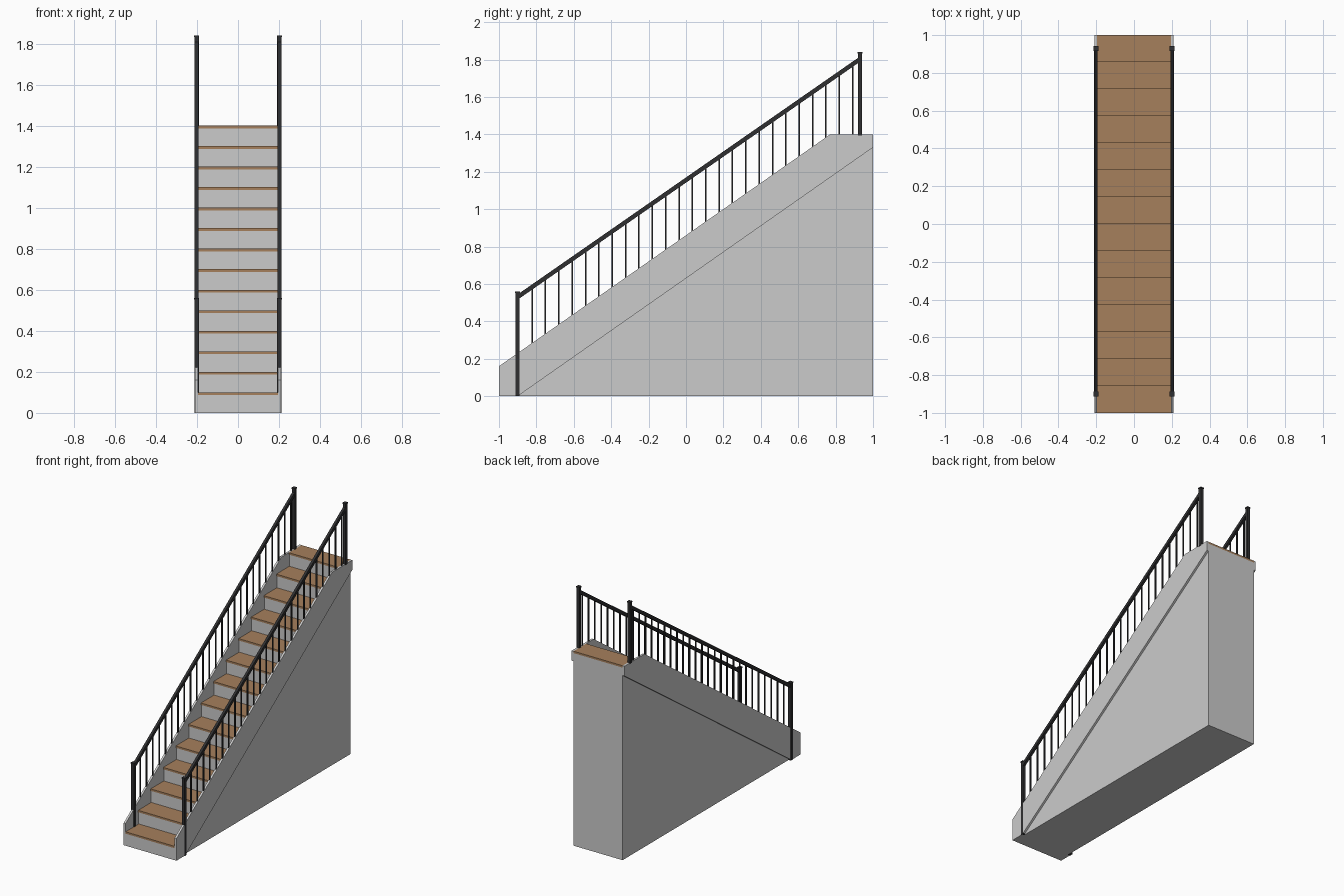
import bpy, bmesh, math
from mathutils import Vector, Matrix

if "Cube" in bpy.data.objects:
    bpy.data.objects.remove(bpy.data.objects["Cube"])

N, RISE, RUN = 14, 0.1, 2 / 14
TREAD_T, NOSE = 0.014, 0.006
INNER, OUTER = 0.195, 0.21
RAIL_X, SLOPE = 0.202, 0.7
Y0, Y1 = -0.9, 0.93          # newel post positions


def material(name, col):
    m = bpy.data.materials.new(name)
    m.diffuse_color = (*col, 1)
    m.use_nodes = True
    m.node_tree.nodes["Principled BSDF"].inputs["Base Color"].default_value = m.diffuse_color
    return m


wood = material("wood", (0.38, 0.215, 0.107))
metal = material("dark_metal", (0.028, 0.028, 0.03))


def finish(name, bm, mat=None):
    bmesh.ops.recalc_face_normals(bm, faces=bm.faces)
    me = bpy.data.meshes.new(name)
    bm.to_mesh(me)
    bm.free()
    ob = bpy.data.objects.new(name, me)
    bpy.context.collection.objects.link(ob)
    if mat:
        me.materials.append(mat)
    return ob


def box(bm, lo, hi):
    lo, hi = Vector(lo), Vector(hi)
    m = Matrix.Translation((lo + hi) / 2) @ Matrix.Diagonal((*(hi - lo), 1))
    bmesh.ops.create_cube(bm, size=1, matrix=m)


def prism(bm, profile, x0, x1):
    # extrude a (y, z) profile along x
    f = bm.faces.new([bm.verts.new((x0, y, z)) for y, z in profile])
    ext = bmesh.ops.extrude_face_region(bm, geom=[f])["geom"]
    bmesh.ops.translate(bm, vec=(x1 - x0, 0, 0),
                        verts=[v for v in ext if isinstance(v, bmesh.types.BMVert)])


def stringer_top(y):
    return min(1.4, 0.16 + SLOPE * (y + 1))


def rail_z(y):
    return 0.53 + 0.695 * (y - Y0)


# solid stepped body down to the floor
steps = [(-1, 0)]
for i in range(N):
    y = -1 + RUN * i + (NOSE if i else 0)
    z = RISE * (i + 1) - TREAD_T
    y_next = 1 if i == N - 1 else -1 + RUN * (i + 1) + NOSE
    steps += [(y, z), (y_next, z)]
steps.append((1, 0))
bm = bmesh.new()
prism(bm, steps, -INNER, INNER)
finish("stair_body", bm)

# wooden treads
bm = bmesh.new()
for i in range(N):
    y, z = -1 + RUN * i, RISE * (i + 1)
    back = 1 if i == N - 1 else y + RUN + NOSE
    box(bm, (-INNER, y, z - TREAD_T), (INNER, back, z))
finish("treads", bm, wood)

for side, s in (("left", -1), ("right", 1)):
    # sloped side stringer
    bm = bmesh.new()
    prism(bm, [(-1, 0), (-1, 0.16), (-1 + 1.24 / SLOPE, 1.4), (1, 1.4),
               (1, 1.33), (-0.9, 0)], s * INNER, s * OUTER)
    finish(side + "_stringer", bm)

    # newel posts with caps
    x = s * RAIL_X
    bm = bmesh.new()
    for y, z0, z1 in ((Y0, 0, 0.56), (Y1, 1.395, 1.84)):
        box(bm, (x - .011, y - .011, z0), (x + .011, y + .011, z1 - .008))
        box(bm, (x - .013, y - .013, z1 - .008), (x + .013, y + .013, z1))
    finish(side + "_newel_posts", bm, metal)

    # sloping handrail
    bm = bmesh.new()
    h = 0.014
    a, b = rail_z(Y0), rail_z(Y1)
    prism(bm, [(Y0, a - h), (Y1, b - h), (Y1, b + h), (Y0, a + h)], x - .009, x + .009)
    finish(side + "_handrail", bm, metal)

    # balusters, two per tread
    bm = bmesh.new()
    for k in range(25):
        y = -0.823 + k * RUN / 2
        box(bm, (x - .004, y - .004, stringer_top(y) - .005),
            (x + .004, y + .004, rail_z(y)))
    finish(side + "_balusters", bm, metal)
